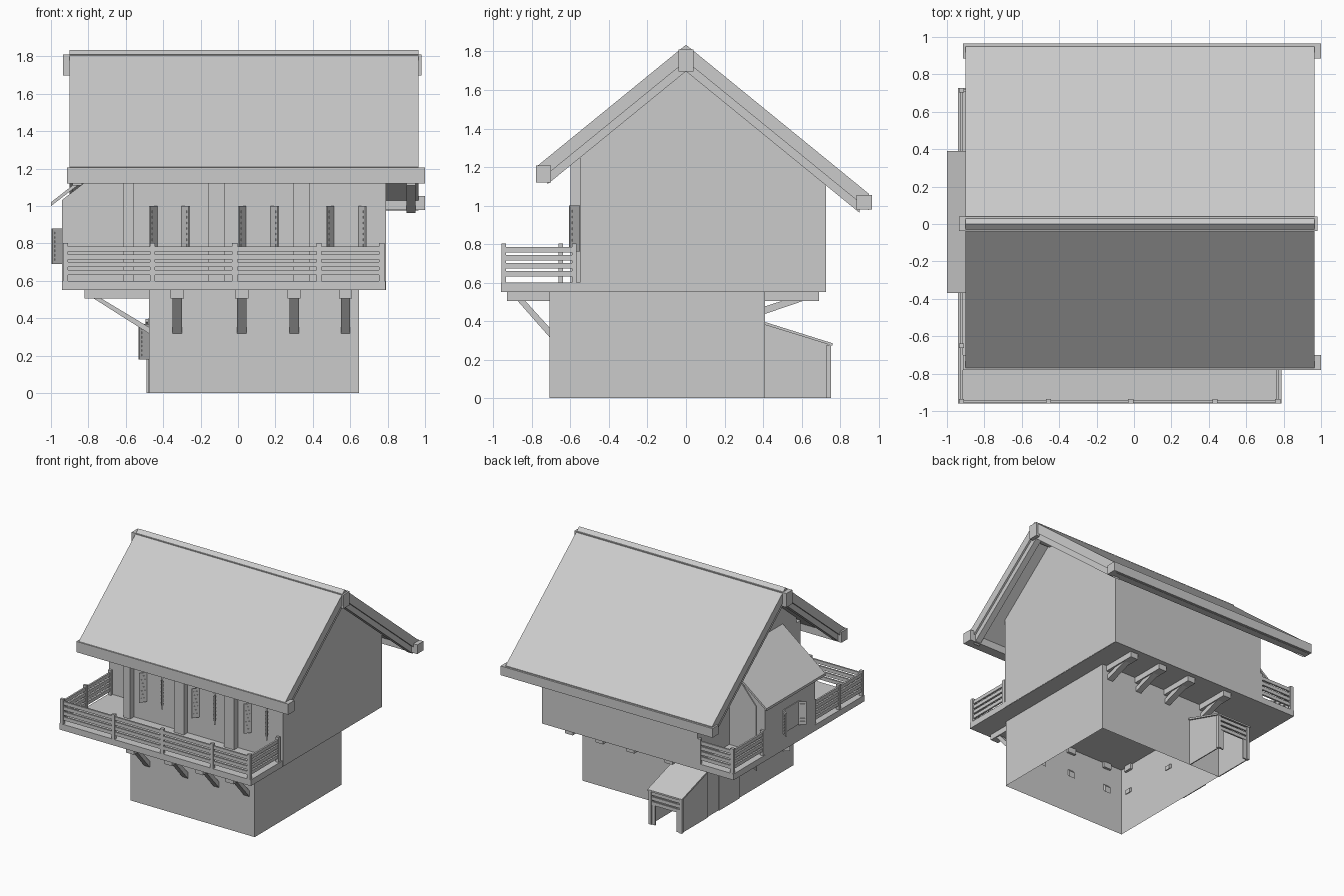
import bpy, bmesh, math
from mathutils import Vector

if "Cube" in bpy.data.objects:
    bpy.data.objects.remove(bpy.data.objects["Cube"])

MAT = bpy.data.materials.new("light_grey")
MAT.diffuse_color = (0.6, 0.6, 0.6, 1)
MAT.use_nodes = True
MAT.node_tree.nodes["Principled BSDF"].inputs["Base Color"].default_value = MAT.diffuse_color


def finish(name, bm):
    bmesh.ops.recalc_face_normals(bm, faces=bm.faces)
    me = bpy.data.meshes.new(name)
    bm.to_mesh(me)
    bm.free()
    me.materials.append(MAT)
    ob = bpy.data.objects.new(name, me)
    bpy.context.collection.objects.link(ob)
    return ob


def prism(name, pts, axis, a, b, caps=True):
    """Extrude a 2D outline along an axis: x -> (y,z), y -> (x,z), z -> (x,y)."""
    def place(p, t):
        return {"x": (t, p[0], p[1]), "y": (p[0], t, p[1]), "z": (p[0], p[1], t)}[axis]
    bm = bmesh.new()
    lo = [bm.verts.new(place(p, a)) for p in pts]
    hi = [bm.verts.new(place(p, b)) for p in pts]
    n = len(pts)
    for i in range(n):
        bm.faces.new((lo[i], lo[(i + 1) % n], hi[(i + 1) % n], hi[i]))
    if caps:
        bm.faces.new(lo)
        bm.faces.new(hi)
    return finish(name, bm)


def box(name, x0, x1, y0, y1, z0, z1, caps=True):
    return prism(name, [(x0, y0), (x1, y0), (x1, y1), (x0, y1)], "z", z0, z1, caps)


def board(name, p, q, t, z0, z1):
    """Upright board between two plan points."""
    p, q = Vector(p), Vector(q)
    d = (q - p).normalized()
    n = Vector((-d.y, d.x)) * t / 2
    return prism(name, [p + n, q + n, q - n, p - n], "z", z0, z1)


# ground floor, open underneath, with the upper floor and gable
box("ground_floor_walls", -0.475, 0.648, -0.71, 0.41, 0, 0.55, caps=False)
box("floor_slab", -0.94, 0.788, -0.96, 0.728, 0.55, 0.60)
S, TOP, MID, LOW = 0.815, 1.835, 1.75, 1.697
prism("upper_floor", [(-0.55, 0.552), (0.728, 0.552), (0.728, MID - S * 0.728),
                      (0, MID), (-0.55, MID - S * 0.55)], "x", -0.615, 0.79)
for x0, x1 in ((-0.615, -0.555), (-0.16, -0.07), (0.295, 0.385)):
    box("front_pillar", x0, x1, -0.6, -0.55, 0.6, MID - S * 0.6)


# main roof: two slopes, rafters at the gables, ridge and eave beams
def chevron(name, hi, lo, yf, yb, x0, x1):
    prism(name, [(yf, hi + S * yf), (0, hi), (yb, hi - S * yb),
                 (yb, lo - S * yb), (0, lo), (yf, lo + S * yf)], "x", x0, x1)


chevron("roof", TOP, MID, -0.77, 0.95, -0.9, 0.965)
chevron("right_rafters", MID, LOW, -0.72, 0.9, 0.9, 0.95)
chevron("left_rafters", MID, LOW, -0.72, 0.9, -0.885, -0.835)
box("ridge_beam", -0.935, 0.98, -0.038, 0.04, 1.697, 1.81)
box("front_eave_beam", -0.915, 1.0, -0.78, -0.7, 1.12, 1.207)
box("back_eave_beam", -0.915, 1.0, 0.885, 0.965, 0.98, 1.055)

# side bay with its lean roof and slanted glazing panels
prism("bay", [(-0.94, 0.6), (-0.6, 0.6), (-0.6, 1.295), (-0.94, 1.033)], "y", -0.32, 0.32)
prism("bay_roof", [(-1.0, 1.0), (-0.55, 1.347), (-0.55, 1.372), (-1.0, 1.02)], "y", -0.37, 0.39)
for y in (-0.324, 0.324):
    prism("bay_side_pane", [(-0.86, 0.61), (-0.64, 0.61), (-0.64, 1.24), (-0.86, 0.98)],
          "y", y - 0.004, y + 0.004)


# balcony railing
def railing(p, q, posts):
    p, q = Vector(p), Vector(q)
    for z in (0.645, 0.687, 0.728, 0.77):
        board("rail", p, q, 0.014, z - 0.014, z + 0.014)
    for t in posts:
        c = p.lerp(q, t)
        box("rail_post", c.x - 0.014, c.x + 0.014, c.y - 0.012, c.y + 0.012, 0.6, 0.802)


railing((-0.922, -0.947), (0.768, -0.947), (0, 0.275, 0.535, 0.802, 1))
railing((0.768, -0.947), (0.768, -0.58), (1,))
railing((-0.922, -0.947), (-0.922, -0.33), (0.48, 1))
railing((-0.922, 0.33), (-0.922, 0.715), (0, 1))
railing((-0.922, 0.715), (-0.625, 0.715), (1,))

# brackets under the overhangs: short beam and diagonal strut
for x in (-0.325, 0.02, 0.3, 0.575):
    box("front_bracket_beam", x - 0.035, x + 0.035, -0.93, -0.69, 0.505, 0.55)
    prism("front_bracket_strut", [(-0.875, 0.505), (-0.835, 0.505), (-0.69, 0.345), (-0.69, 0.295)],
          "x", x - 0.025, x + 0.025)
    box("back_bracket_beam", x - 0.035, x + 0.035, 0.39, 0.69, 0.505, 0.55)
    prism("back_bracket_strut", [(0.61, 0.505), (0.5, 0.505), (0.39, 0.47), (0.39, 0.43)],
          "x", x - 0.025, x + 0.025)
for y in (-0.62, -0.16, 0.28):
    box("side_bracket_beam", -0.82, -0.455, y - 0.035, y + 0.035, 0.505, 0.55)
    prism("side_bracket_strut", [(-0.77, 0.505), (-0.73, 0.505), (-0.455, 0.34), (-0.455, 0.305)],
          "y", y - 0.025, y + 0.025)


# windows: thin pane and half-open louvred shutters
def window(side, wall, u0, u1, z0, z1, hinges=(0, 1)):
    def pt(u, out):
        return (u, wall - out) if side == "front" else (wall - out, u)
    board("window_pane", pt(u0, 0.003), pt(u1, 0.003), 0.006, z0, z1)
    for h in hinges:
        u, s = ((u0, -1), (u1, 1))[h]
        a, b = pt(u, 0.005), pt(u + s * 0.036, 0.055)
        board("shutter", a, b, 0.01, z0, z1)
        a, b = pt(u + s * 0.008, 0.016), pt(u + s * 0.028, 0.044)
        for i in range(7):
            z = z0 + (z1 - z0) * (i + 1) / 8
            board("shutter_slat", a, b, 0.016, z - 0.006, z + 0.006)


for u in (-0.435, 0.04, 0.51):
    window("front", -0.55, u, u + 0.138, 0.76, 1.0)
window("side", -0.94, -0.1, 0.09, 0.69, 0.88)
window("side", -0.475, -0.55, -0.39, 0.18, 0.37, (0,))
window("side", -0.475, -0.35, -0.19, 0.18, 0.37, (1,))
box("side_door", -0.482, -0.475, 0.0, 0.26, 0.0, 0.4)

# small back porch with sloping roof, side walls and slatted entrance
for x in (-0.478, -0.2):
    prism("porch_side_wall", [(0.41, 0), (0.735, 0), (0.735, 0.28), (0.41, 0.385)],
          "x", x - 0.004, x + 0.004)
    box("porch_post", x - 0.012, x + 0.012, 0.73, 0.752, 0, 0.275)
prism("porch_roof", [(0.41, 0.38), (0.76, 0.272), (0.76, 0.285), (0.41, 0.395)],
      "x", -0.495, -0.183)
for z in (0.175, 0.215, 0.255):
    box("porch_slat", -0.478, -0.2, 0.735, 0.748, z - 0.014, z + 0.014)
for x in (-0.45, -0.228):
    box("porch_door_frame", x - 0.015, x + 0.015, 0.735, 0.745, 0, 0.17)
